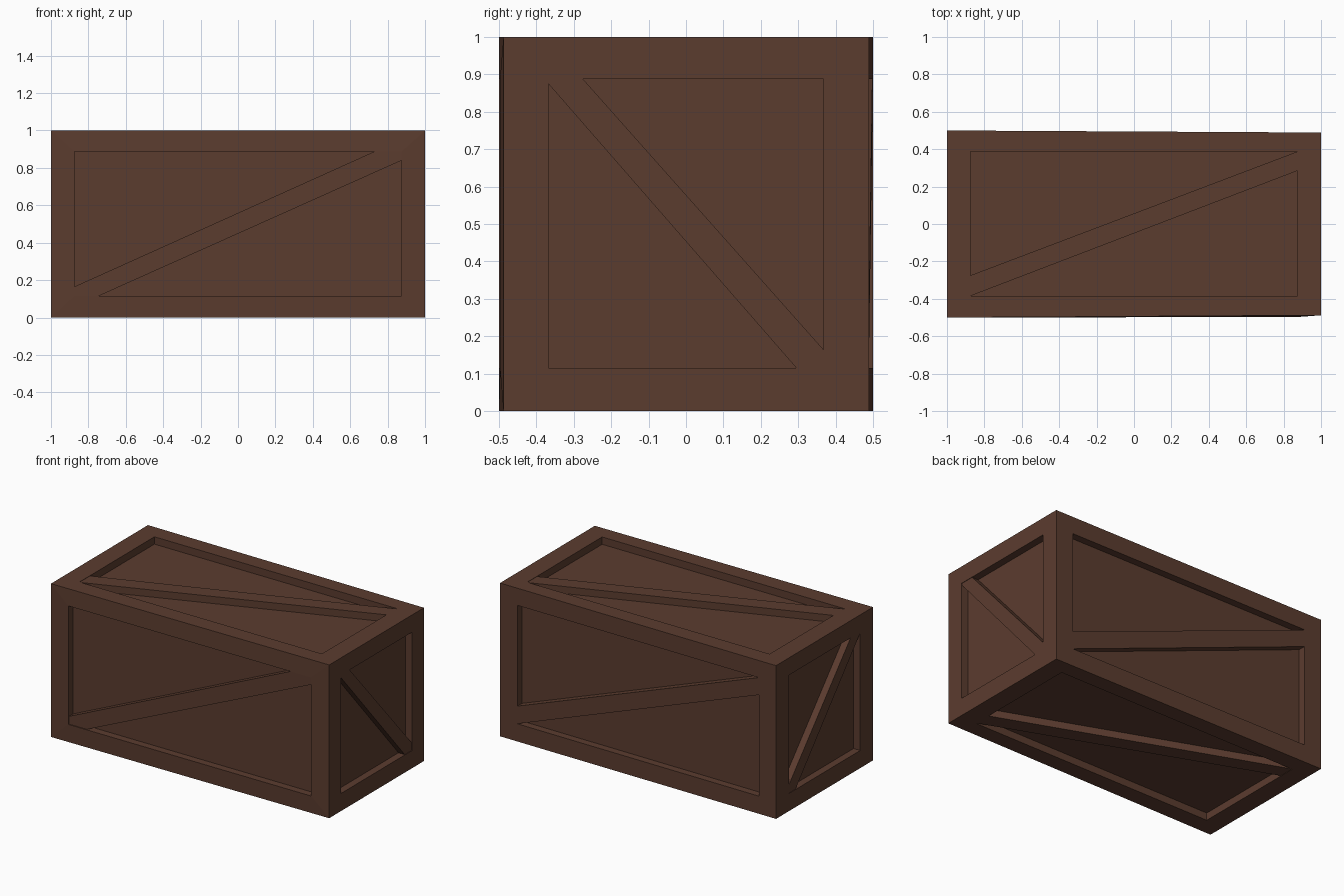
import bpy, bmesh
from mathutils import Vector

if "Cube" in bpy.data.objects:
    bpy.data.objects.remove(bpy.data.objects["Cube"])

DEPTH = 0.048

wood = bpy.data.materials.new("dark brown wood")
wood.diffuse_color = (0.105, 0.045, 0.028, 1)
wood.use_nodes = True
wood.node_tree.nodes["Principled BSDF"].inputs["Base Color"].default_value = wood.diffuse_color


def place(side, u, v, d):
    """Point on a crate side: u, v in that side's plane, d inward depth."""
    p = {"front": (u, -0.5 + d, v), "back": (u, 0.5 - d, v),
         "right": (1 - d, u, v), "left": (-1 + d, u, v),
         "top": (u, v, 1 - d), "bottom": (u, v, d)}[side]
    x, y, z = p
    # the right end of the crate is very slightly narrower
    t = (x + 1) / 2
    if y > 0.42:
        y -= 0.011 * t
    elif y < -0.42:
        y += 0.003 * t + 0.009 * max(0, (x - 0.875) / 0.125)
    return Vector((x, y, z))


def finish(bm, name):
    bmesh.ops.remove_doubles(bm, verts=bm.verts, dist=0.0005)
    bmesh.ops.recalc_face_normals(bm, faces=bm.faces)
    me = bpy.data.meshes.new(name)
    bm.to_mesh(me)
    bm.free()
    me.materials.append(wood)
    ob = bpy.data.objects.new(name, me)
    bpy.context.collection.objects.link(ob)


def rect(u0, u1, v0, v1):
    return [(u0, v0), (u1, v0), (u1, v1), (u0, v1)]


# outer rectangle and recess rectangle of each kind of side
LONG = (rect(-1, 1, 0, 1), rect(-0.875, 0.875, 0.115, 0.888))
END = (rect(-0.5, 0.5, 0, 1), rect(-0.368, 0.367, 0.115, 0.887))
FLAT = (rect(-1, 1, -0.5, 0.5), rect(-0.875, 0.875, -0.385, 0.388))
SIDES = {"front": LONG, "back": LONG, "right": END, "left": END,
         "top": FLAT, "bottom": FLAT}

# crate body: border, recess walls and sunken panel on every side
bm = bmesh.new()
for side, (outer, inner) in SIDES.items():
    rings = [[bm.verts.new(place(side, u, v, d)) for u, v in pts]
             for pts, d in ((outer, 0), (inner, 0), (inner, DEPTH))]
    for a, b in zip(rings, rings[1:]):
        for i in range(4):
            j = (i + 1) % 4
            bm.faces.new((a[i], a[j], b[j], b[i]))
    bm.faces.new(rings[2])
finish(bm, "crate_body")

# diagonal braces lying in the recesses
end_brace = [(-0.368, 0.887), (-0.368, 0.875), (0.295, 0.115), (0.367, 0.115),
             (0.367, 0.165), (-0.275, 0.887)]
top_brace = [(-0.875, -0.385), (0.875, 0.285), (0.875, 0.388), (-0.875, -0.275)]
BRACES = {
    "front": ([(-0.875, 0.115), (-0.745, 0.115), (0.875, 0.84),
               (0.875, 0.888), (0.73, 0.888), (-0.875, 0.165)], 0.006),
    "back": ([(0.875, 0.115), (0.875, 0.23), (-0.875, 0.888), (-0.875, 0.775)], 0.001),
    "right": (end_brace, 0.003),
    "left": (end_brace, 0.003),
    "top": (top_brace, 0.002),
    "bottom": ([(-u, v) for u, v in top_brace], 0.002),
}
for side, (pts, d) in BRACES.items():
    bm = bmesh.new()
    a = [bm.verts.new(place(side, u, v, d)) for u, v in pts]
    b = [bm.verts.new(place(side, u, v, DEPTH)) for u, v in pts]
    bm.faces.new(a)
    bm.faces.new(b[::-1])
    for i in range(len(pts)):
        j = (i + 1) % len(pts)
        bm.faces.new((a[i], b[i], b[j], a[j]))
    finish(bm, side + "_brace")
